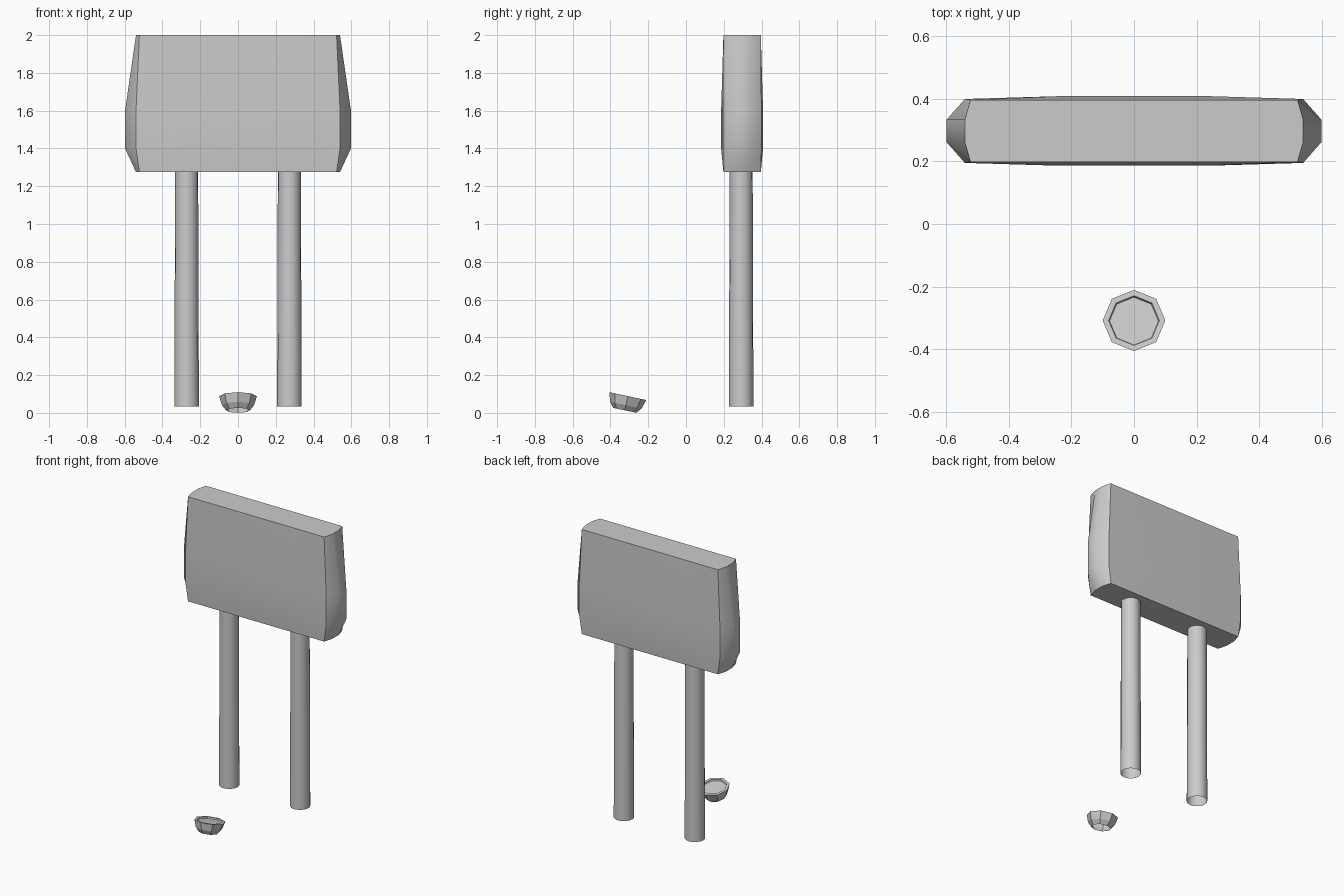
import bpy, bmesh, math
from mathutils import Matrix, Vector

cube = bpy.data.objects.get("Cube")
if cube:
    bpy.data.objects.remove(cube, do_unlink=True)

grey = bpy.data.materials.new("plain grey")
grey.use_nodes = True
COLOUR = (0.6, 0.6, 0.6, 1)
grey.diffuse_color = COLOUR
grey.node_tree.nodes["Principled BSDF"].inputs["Base Color"].default_value = COLOUR


def loft(name, rings, cap_start=False, cap_end=False):
    """Skin a list of equal-length vertex rings."""
    bm = bmesh.new()
    loops = [[bm.verts.new(p) for p in ring] for ring in rings]
    n = len(loops[0])
    for a, b in zip(loops, loops[1:]):
        for i in range(n):
            j = (i + 1) % n
            bm.faces.new((a[i], a[j], b[j], b[i]))
    if cap_start:
        bm.faces.new(loops[0][::-1])
    if cap_end:
        bm.faces.new(loops[-1])
    for f in bm.faces:
        f.smooth = True
    mesh = bpy.data.meshes.new(name)
    bm.to_mesh(mesh)
    bm.free()
    mesh.materials.append(grey)
    obj = bpy.data.objects.new(name, mesh)
    bpy.context.collection.objects.link(obj)
    return obj


def sharpen(obj, degrees):
    obj.data.set_sharp_from_angle(angle=math.radians(degrees))


def circle(r, z, n):
    return [Vector((r * math.cos(i * math.tau / n), r * math.sin(i * math.tau / n), z))
            for i in range(n)]


# Sign board: cushion-shaped panel, bulging in its middle levels
def board_ring(z, corner, side, edge_y, mid_y):
    quarter = [(side, 0.036), (corner, edge_y), (0.24, mid_y)]
    half = quarter + [(-x, y) for x, y in reversed(quarter)]
    return [(x, y + 0.297, z) for x, y in half + [(-x, -y) for x, y in half]]


board = loft("sign_board", [
    board_ring(1.275, 0.522, 0.54, 0.099, 0.099),
    board_ring(1.4, 0.54, 0.598, 0.102, 0.111),
    board_ring(1.6, 0.54, 0.598, 0.102, 0.111),
    board_ring(2.0, 0.522, 0.54, 0.099, 0.099),
], cap_start=True, cap_end=True)
sharpen(board, 180)
# Crisp borders around the end caps and along the four corner columns
for e in board.data.edges:
    a, b = (board.data.vertices[i].co for i in e.vertices)
    at_cap = abs(a.z - b.z) < 0.001 and (a.z < 1.3 or a.z > 1.9)
    at_corner = all(0.51 < abs(p.x) < 0.55 and abs(p.y - 0.297) > 0.09 for p in (a, b))
    board.data.attributes.get("sharp_edge") or board.data.attributes.new("sharp_edge", "BOOLEAN", "EDGE")
    e.use_edge_sharp = at_cap or (at_corner and abs(a.z - b.z) > 0.05)

# Posts: open tubes with a slight taper
for side, label in ((1, "left"), (-1, "right")):
    post = loft(label + "_post", [circle(0.065, 0.035, 16), circle(0.061, 1.28, 16)])
    post.location = (side * 0.272, 0.292, 0)
    sharpen(post, 30)

# Ground lamp: tilted octagonal bowl with a recessed lens, open below
profile = [(0.063, 0), (0.085, 0.028), (0.1, 0.077), (0.081, 0.077), (0.078, 0.068)]
lamp = loft("ground_lamp", [circle(r, z, 8) for r, z in profile], cap_end=True)
lamp.data.transform(Matrix.Translation((0, -0.324, 0.0135)) @ Matrix.Rotation(math.radians(-12), 4, "X"))
sharpen(lamp, 20)
